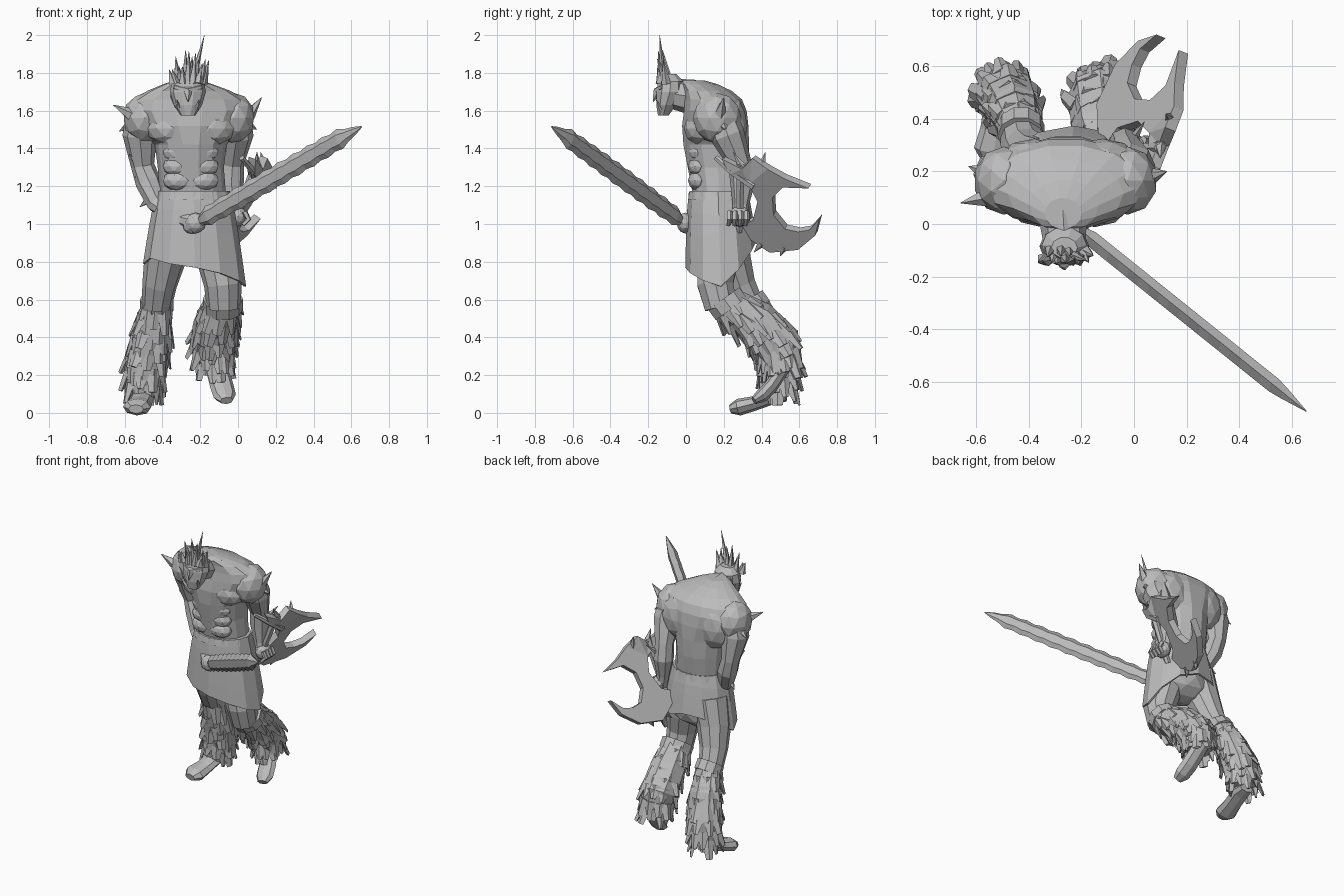
import bpy, bmesh, math, random
from mathutils import Vector, Matrix

random.seed(4)
cube = bpy.data.objects.get("Cube")
if cube:
    bpy.data.objects.remove(cube)

grey = bpy.data.materials.new("plain_grey")
grey.use_nodes = True
grey.diffuse_color = (0.5, 0.5, 0.5, 1)
grey.node_tree.nodes["Principled BSDF"].inputs["Base Color"].default_value = (0.5, 0.5, 0.5, 1)


def finish(name, bm):
    bmesh.ops.recalc_face_normals(bm, faces=bm.faces)
    mesh = bpy.data.meshes.new(name)
    bm.to_mesh(mesh)
    bm.free()
    mesh.materials.append(grey)
    obj = bpy.data.objects.new(name, mesh)
    bpy.context.scene.collection.objects.link(obj)
    return obj


def skin(bm, rings, caps=True):
    rows = [[bm.verts.new(p) for p in ring] for ring in rings]
    n = len(rows[0])
    for a, b in zip(rows, rows[1:]):
        for i in range(n):
            bm.faces.new((a[i], a[(i + 1) % n], b[(i + 1) % n], b[i]))
    if caps:
        bm.faces.new(rows[0])
        bm.faces.new(rows[-1])


def loft(name, rings, n=14):
    """Stack of level ellipses: cx, cy, z, rx, ry."""
    bm = bmesh.new()
    turn = [math.tau * i / n for i in range(n)]
    skin(bm, [[(x + rx * math.cos(a), y + ry * math.sin(a), z) for a in turn]
              for x, y, z, rx, ry in rings])
    return finish(name, bm)


def tube(name, path, n=8, flat=1.0, up=(1, 0, 0)):
    """Limb along x, y, z, radius points; flat squashes it across the up axis."""
    bm = bmesh.new()
    pts = [Vector(p[:3]) for p in path]
    rings = []
    for i, p in enumerate(pts):
        t = (pts[min(i + 1, len(pts) - 1)] - pts[max(i - 1, 0)]).normalized()
        v = t.cross(Vector(up)).normalized()
        u = v.cross(t)
        r = path[i][3]
        rings.append([p + r * (u * math.cos(a) + v * flat * math.sin(a))
                      for a in (math.tau * k / n for k in range(n))])
    skin(bm, rings)
    return finish(name, bm)


def spike(bm, base, tip, w, thick=None, normal=(0.3, 1, 0.2), blunt=0.05, sides=5):
    base, tip = Vector(base), Vector(tip)
    z = (tip - base).normalized()
    x = Vector(normal).cross(z).normalized()
    y = z.cross(x)
    frame = Matrix((x, y, z)).transposed()
    m = Matrix.LocRotScale((base + tip) / 2, frame.to_quaternion(),
                           (w, thick or w, (tip - base).length))
    bmesh.ops.create_cone(bm, cap_ends=True, segments=sides, radius1=1, radius2=blunt,
                          depth=1, matrix=m)


def spikes(name, items):
    bm = bmesh.new()
    for base, tip, w in items:
        spike(bm, base, tip, w)
    return finish(name, bm)


def lump(name, where, size):
    bm = bmesh.new()
    bmesh.ops.create_icosphere(bm, subdivisions=2, radius=1,
                               matrix=Matrix.LocRotScale(where, None, size))
    return finish(name, bm)


# Torso with muscle masses
CX = -0.25
loft("torso", [(-.235, .18, 1.0, .19, .15), (-.24, .175, 1.17, .175, .145),
               (-.25, .17, 1.3, .175, .165), (-.25, .16, 1.42, .19, .178),
               (-.255, .155, 1.52, .27, .18), (-.26, .155, 1.6, .32, .17),
               (-.26, .145, 1.66, .295, .155), (-.26, .115, 1.705, .22, .13),
               (-.265, .07, 1.74, .13, .1), (-.27, .04, 1.76, .07, .06)])
for side, label in ((1, "left"), (-1, "right")):
    lump(label + "_chest_muscle", (CX + side * .1, .083, 1.505), (.135, .095, .095))
    lump(label + "_shoulder", (CX - .01 + side * .235, .165, 1.56), (.115, .13, .135))
    lump(label + "_back_muscle", (CX + side * .13, .235, 1.52), (.14, .09, .16))
    for k in range(3):
        lump(label + "_belly_muscle", (CX + side * .065, .064, 1.38 - k * .075), (.085, .054, .055))

# Neck and head, thrust forward
tube("neck", [(-.27, .1, 1.65, .09), (-.27, .02, 1.675, .092), (-.265, -.07, 1.69, .08)])
loft("head", [(-.265, -.12, 1.575, .04, .03), (-.265, -.105, 1.63, .075, .055),
              (-.265, -.085, 1.7, .095, .075), (-.265, -.08, 1.755, .085, .07),
              (-.265, -.09, 1.795, .05, .04)], 10)
tube("brow", [(-.335, -.12, 1.725, .014), (-.265, -.15, 1.705, .022), (-.195, -.12, 1.725, .014)],
     6, up=(0, 0, 1))
face = [((-.265, -.15, 1.7), (-.265, -.175, 1.645), .025)]
for s in (-1, 1):
    face.append(((-.265 + s * .045, -.13, 1.61), (-.265 + s * .06, -.16, 1.66), .014))
spikes("nose_and_tusks", face)
hair = [((-.24, -.12, 1.76), (-.178, -.14, 2.0), .022)]
for i in range(13):
    f = i / 12 * 2 - 1
    reach = random.uniform(.06, .16) * (1.1 - .4 * abs(f))
    hair.append(((-.265 + f * .08, -.11 + random.uniform(-.03, .03), 1.745),
                 (-.26 + f * .105, -.14 + random.uniform(-.02, .025), 1.76 + reach), .026))
spikes("hair", hair)

# Arms and hands
tube("right_arm", [(-.5, .17, 1.62, .08), (-.52, .19, 1.47, .092), (-.505, .22, 1.31, .062),
                   (-.475, .21, 1.22, .068), (-.43, .17, 1.11, .055), (-.34, .1, 1.04, .04),
                   (-.23, .0, 1.0, .045)])
tube("left_arm", [(-.02, .17, 1.62, .08), (-.01, .22, 1.47, .092), (-.03, .285, 1.32, .062),
                  (-.035, .3, 1.22, .066), (-.025, .29, 1.1, .043), (-.01, .285, 1.02, .04)])
lump("right_hand", (-.225, -.005, 1.005), (.055, .045, .055))
lump("left_hand", (.0, .285, 1.04), (.048, .06, .055))
for k in range(4):
    tube("left_finger", [(.035, .23 + k * .03, 1.065, .016), (.055, .23 + k * .03, 1.025, .016),
                         (.025, .225 + k * .03, .995, .012)], 5, up=(0, 1, 0))

# Horns growing from shoulders and forearms
spikes("body_spikes", [
    ((-.57, .1, 1.58), (-.66, .08, 1.63), .035), ((-.58, .2, 1.52), (-.63, .22, 1.49), .025),
    ((.06, .18, 1.58), (.125, .2, 1.67), .035), ((.06, .2, 1.52), (.1, .21, 1.5), .025),
    ((-.5, .2, 1.27), (-.575, .16, 1.37), .03), ((-.48, .2, 1.2), (-.545, .19, 1.25), .025),
    ((-.46, .17, 1.14), (-.52, .2, 1.09), .03), ((-.01, .31, 1.25), (.04, .39, 1.33), .025)])

# Wrapped skirt, long on the left side and short behind
hem = [.67, .76, .86, .91, .9, .85, .79, .82, .79, .77, .74, .7]
rings = []
for f in (0, .25, .5, .75, 1):
    row = []
    for k, low in enumerate(hem):
        a = math.tau * k / len(hem)
        row.append((-.235 + (.195 + .078 * f ** .8) * math.cos(a) + .005 * f,
                    .17 + .015 * f + (.155 + .034 * f ** .7) * math.sin(a), 1.17 + (low - 1.17) * f))
    rings.append(row)
bm = bmesh.new()
skin(bm, rings, False)
finish("skirt", bm).modifiers.new("cloth", "SOLIDIFY").thickness = .012
loft("belt", [(-.235, .17, 1.13, .203, .163), (-.235, .17, 1.175, .192, .155)])
lump("hips", (-.235, .2, .9), (.21, .145, .13))


# Legs with layered fur around the shins
def fur(name, path, rows=8, around=10):
    bm = bmesh.new()
    pts = [Vector(p[:3]) for p in path]
    for j in range(rows):
        t = j / (rows - 1) * (len(path) - 1) * .93
        i = min(int(t), len(path) - 2)
        c = pts[i].lerp(pts[i + 1], t - i)
        r = path[i][3] + (path[i + 1][3] - path[i][3]) * (t - i)
        d = (pts[i + 1] - pts[i]).normalized()
        u = d.cross(Vector((1, 0, 0))).normalized()
        v = d.cross(u)
        for k in range(around):
            a = math.tau * (k + .5 * (j % 2) + random.uniform(-.3, .3)) / around
            out = u * math.cos(a) + v * math.sin(a)
            base = c + out * r * .86
            flow = d * .6 + Vector((0, 0, -.4))
            tip = base + flow.normalized() * random.uniform(.07, .12) + out * random.uniform(0, .04)
            tip.z = max(tip.z, .04)
            spike(bm, base, tip, .04, .018, out, random.uniform(.25, .7), 4)
    finish(name, bm)


legs = {
    "right": ([(-.34, .21, 1.0, .125), (-.385, .235, .82, .112), (-.415, .28, .68, .092), (-.43, .335, .57, .08)],
              [(-.43, .355, .57, .08), (-.455, .43, .43, .105), (-.485, .485, .27, .117), (-.505, .495, .12, .093)],
              [(-.5, .53, .09, .05), (-.505, .46, .085, .065), (-.52, .36, .05, .065),
               (-.535, .28, .03, .075), (-.54, .235, .02, .04)]),
    "left": ([(-.135, .18, 1.0, .12), (-.105, .17, .82, .115), (-.08, .155, .68, .1), (-.075, .185, .56, .09)],
             [(-.08, .22, .575, .095), (-.115, .37, .48, .12), (-.13, .485, .37, .125), (-.12, .51, .25, .092)],
             [(-.125, .54, .27, .05), (-.11, .51, .23, .06), (-.085, .45, .14, .062),
              (-.07, .4, .09, .06), (-.06, .36, .065, .035)])}
for label, (thigh, shin, foot) in legs.items():
    tube(label + "_thigh", thigh, 10)
    tube(label + "_shin", shin)
    fur(label + "_fur", shin)
    tube(label + "_foot", foot, 8, .6)
    k = Vector(shin[0][:3])
    r = shin[0][3] * 1.12
    tube(label + "_knee_band", [(*(k + Vector((0, -.02, .03))), r), (*(k + Vector((0, .02, -.025))), r)], 10)

# Long serrated sword pointing forward and to the left
hilt, point = Vector((-.27, .03, .975)), Vector((.655, -.712, 1.515))
along = (point - hilt).normalized()
side = along.cross(Vector((0, 0, 1))).normalized()
edge = side.cross(along)
bm = bmesh.new()
rings = []
steps = 24
for i in range(steps + 1):
    f = i / steps
    taper = min(1, (1 - f) * 8 + .08) * (.65 if f < .12 else 1)
    half = (.045 + .01 * math.sin(f * 3) + (.01 if i % 2 else 0)) * taper
    thick = side * .03 * taper
    rings.append([c + hilt.lerp(point, f) for c in (
        edge * half, thick + edge * half * .4, thick * .8 - edge * half * .5,
        -edge * half * .9, -thick * .8 - edge * half * .5, -thick + edge * half * .4)])
skin(bm, rings)
finish("sword", bm)
lump("sword_pommel", hilt.lerp(point, .03), (.05, .04, .045))

# Twin-horned blade held in the left hand, tilted and open towards the back
outline = [(.2, 1.35), (.3, 1.3), (.36, 1.355), (.44, 1.3), (.53, 1.25), (.655, 1.2), (.52, 1.205),
           (.465, 1.15), (.47, 1.06), (.53, .985), (.6, .97), (.66, .98), (.714, 1.04), (.69, .95),
           (.6, .875), (.45, .86), (.36, .92), (.27, .99), (.36, 1.03), (.385, 1.13), (.34, 1.22), (.24, 1.27)]
bm = bmesh.new()
plate = bm.faces.new([bm.verts.new((.4 * y + .68 * min(z, 1.3) - .89, y, z)) for y, z in outline])
plate.normal_update()
bmesh.ops.triangulate(bm, faces=[plate])
body = finish("horned_blade", bm).modifiers.new("thickness", "SOLIDIFY")
body.thickness, body.offset = .045, 0
tube("blade_grip", [(-.05, .28, .96, .02), (.0, .285, 1.06, .02), (.1, .29, 1.32, .025)], 6)
tube("blade_brace", [(.02, .16, 1.35, .015), (.08, .24, 1.28, .02), (.09, .36, 1.2, .025)], 6)
spikes("blade_teeth", [((.14, .4, 1.3), (.12, .42, 1.38), .025), ((.1, .3, 1.3), (.1, .25, 1.38), .025),
                       ((-.11, .4, .9), (-.14, .36, .85), .025), ((-.08, .52, .88), (-.1, .5, .83), .025)])
